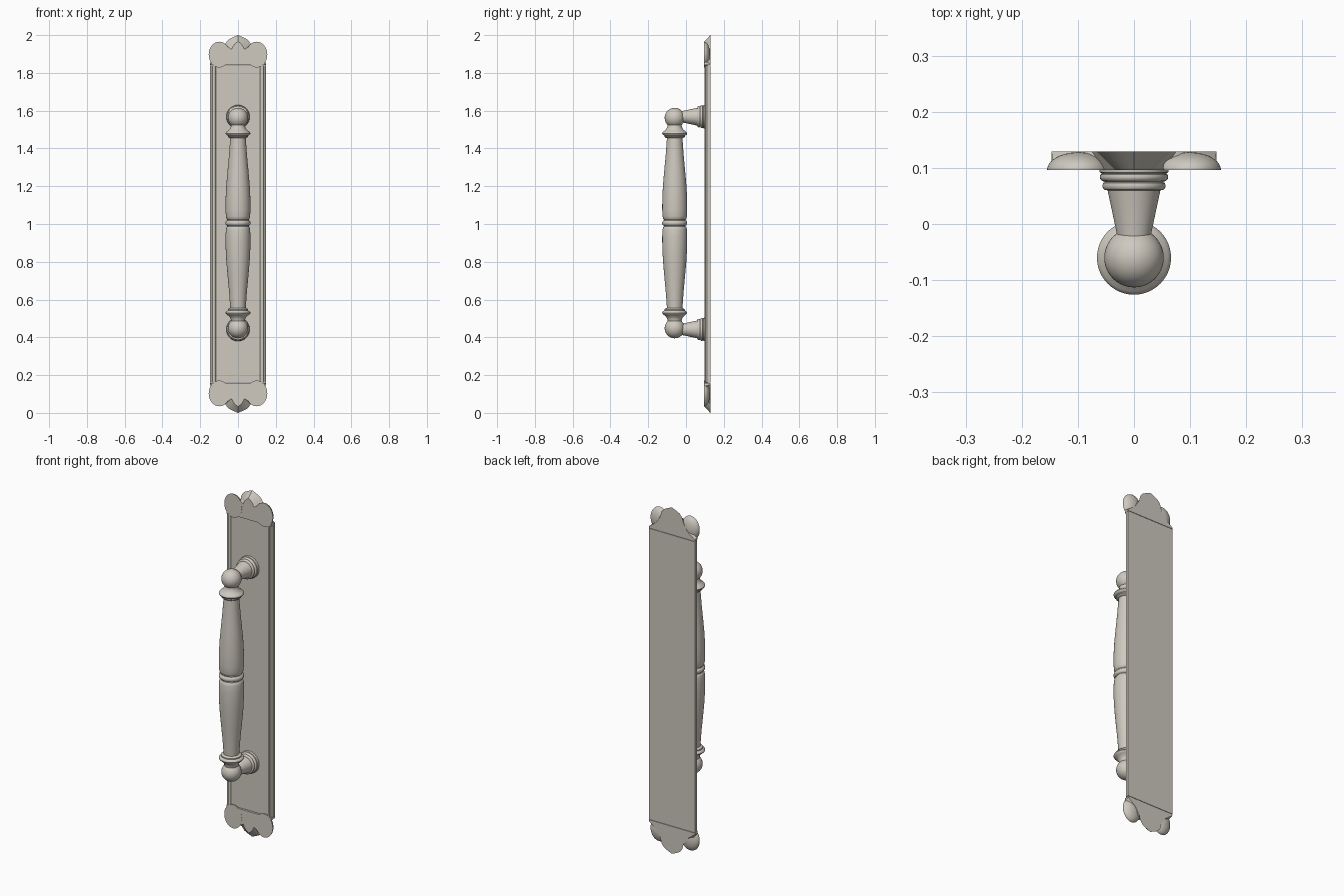
import bpy, bmesh, math
from mathutils import Matrix, Vector

if "Cube" in bpy.data.objects:
    bpy.data.objects.remove(bpy.data.objects["Cube"])

metal = bpy.data.materials.new("warm grey metal")
metal.diffuse_color = (0.62, 0.585, 0.52, 1)
metal.use_nodes = True
metal.node_tree.nodes["Principled BSDF"].inputs["Base Color"].default_value = metal.diffuse_color

FRONT, BACK, MID = 0.096, 0.129, 1.0
AXIS_Y = -0.06


def finish(bm, name, angle=35):
    bmesh.ops.recalc_face_normals(bm, faces=bm.faces)
    me = bpy.data.meshes.new(name)
    bm.to_mesh(me)
    bm.free()
    me.materials.append(metal)
    ob = bpy.data.objects.new(name, me)
    bpy.context.collection.objects.link(ob)
    bpy.ops.object.select_all(action='DESELECT')
    ob.select_set(True)
    bpy.context.view_layer.objects.active = ob
    bpy.ops.object.shade_smooth_by_angle(angle=math.radians(angle))
    return ob


def lathe(name, profile, matrix, n=48):
    """Revolve (height, radius) points around local z."""
    bm = bmesh.new()
    rings = []
    for h, r in profile:
        rings.append([bm.verts.new((r * math.cos(2 * math.pi * i / n),
                                    r * math.sin(2 * math.pi * i / n), h)) for i in range(n)])
    for a, b in zip(rings, rings[1:]):
        for i in range(n):
            j = (i + 1) % n
            bm.faces.new((a[i], a[j], b[j], b[i]))
    bm.faces.new(rings[0])
    bm.faces.new(rings[-1])
    bm.transform(matrix)
    return finish(bm, name)


def loft(name, outline_a, outline_b, angle=20):
    """Solid between two matching closed outlines."""
    bm = bmesh.new()
    a = [bm.verts.new(p) for p in outline_a]
    b = [bm.verts.new(p) for p in outline_b]
    n = len(a)
    bm.faces.new(a)
    bm.faces.new(b)
    for i in range(n):
        j = (i + 1) % n
        bm.faces.new((a[i], a[j], b[j], b[i]))
    return finish(bm, name, angle)


def mirrored(half):
    """Close a half outline across x = 0 (first and last points on the axis)."""
    return half + [(-x, z) for x, z in half[-2:0:-1]]


# Back plate with raised side mouldings and a recessed panel
section = [(0, 0.105), (0.117, 0.105), (0.121, 0.099), (0.126, 0.097), (0.134, 0.098),
           (0.137, 0.104), (0.142, 0.105), (0.147, 0.110), (0.147, BACK), (0, BACK)]
section = section + [(-x, y) for x, y in section[-2:0:-1]]
loft("back_plate", [(x, y, 0.16) for x, y in section], [(x, y, 1.84) for x, y in section])

# Ornate ends: sloped centre leaf and two lobes that round off to the back
cap_front = [(0, 1.842), (0.142, 1.842), (0.143, 1.86), (0.10, 1.93), (0.052, 1.936),
             (0.034, 1.924), (0.026, 1.942), (0.014, 1.956), (0, 1.967)]
cap_back = [(0, 1.842), (0.147, 1.842), (0.147, 1.85), (0.10, 1.885), (0.075, 1.925),
            (0.066, 1.957), (0.050, 1.977), (0.026, 1.989), (0, 2.0)]
for label, s in (("top", 1), ("bottom", -1)):
    flip = lambda z: MID + s * (z - MID)
    loft(label + "_leaf_cap",
         [(x, FRONT + 0.0005, flip(z)) for x, z in mirrored(cap_front)],
         [(x, BACK, flip(z)) for x, z in mirrored(cap_back)])
    for side, sx in (("left", -1), ("right", 1)):
        dome = [(math.sin(t) * 0.032, math.cos(t))
                for t in [math.pi / 2 * k / 10 for k in range(10)]] + [(0.032, 0.02)]
        # local z becomes +y, the circle becomes an ellipse in x and z
        m = (Matrix.Translation((sx * 0.099, FRONT, flip(1.897))) @
             Matrix.Diagonal((0.056, 1, 0.068, 1)) @ Matrix.Rotation(-math.pi / 2, 4, 'X'))
        lathe(f"{label}_{side}_lobe", dome, m)

# Turned grip: half profile mirrored about the middle ring
half = [(0, 0.066), (0.007, 0.065), (0.012, 0.061), (0.014, 0.057), (0.018, 0.057),
        (0.022, 0.061), (0.035, 0.064), (0.07, 0.066), (0.13, 0.0655), (0.20, 0.062),
        (0.28, 0.055), (0.36, 0.0475), (0.45, 0.041), (0.452, 0.049), (0.457, 0.054),
        (0.463, 0.054), (0.466, 0.060), (0.470, 0.064), (0.475, 0.066), (0.480, 0.064),
        (0.484, 0.060), (0.490, 0.052), (0.498, 0.044), (0.510, 0.038), (0.53, 0.036)]
grip = [(-h, r) for h, r in half[:0:-1]] + half
lathe("grip", grip, Matrix.Translation((0, AXIS_Y, 1.005)))

# Ball ends and flared stems with stacked rings
stem = [(-0.045, 0.027), (-0.020, 0.030), (0.060, 0.047), (0.0605, 0.052), (0.063, 0.055),
        (0.068, 0.0565), (0.073, 0.055), (0.075, 0.052), (0.077, 0.057), (0.080, 0.060),
        (0.084, 0.061), (0.088, 0.060), (0.090, 0.057), (0.092, 0.061), (0.098, 0.062),
        (0.110, 0.062)]
for label, s in (("top", 1), ("bottom", -1)):
    bm = bmesh.new()
    bmesh.ops.create_uvsphere(bm, u_segments=40, v_segments=24, radius=0.053,
                              matrix=Matrix.Translation((0, AXIS_Y, 1.005 + s * 0.557)))
    finish(bm, label + "_ball")
    lathe(label + "_stem", stem, Matrix.Translation((0, 0, 1.005 + s * 0.563)) @
          Matrix.Rotation(-math.pi / 2, 4, 'X'))
